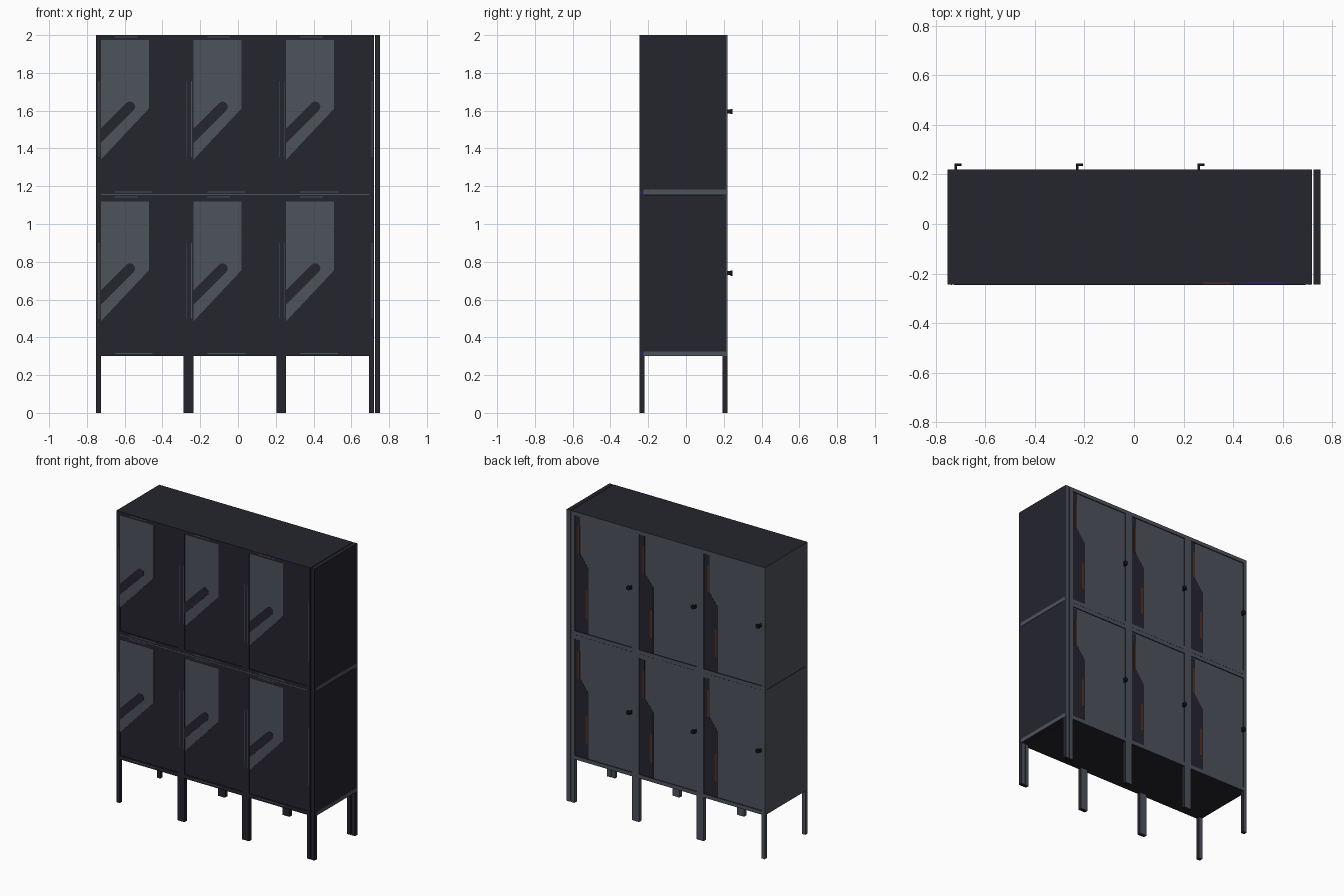
import bpy, bmesh, math
from mathutils import Matrix

if "Cube" in bpy.data.objects:
    bpy.data.objects.remove(bpy.data.objects["Cube"])


def mat(name, rgb):
    m = bpy.data.materials.new(name)
    m.diffuse_color = (*rgb, 1)
    m.use_nodes = True
    m.node_tree.nodes["Principled BSDF"].inputs["Base Color"].default_value = m.diffuse_color
    return m


NAVY = mat("dark navy metal", (0.018, 0.018, 0.027))
GREY = mat("slate grey metal", (0.075, 0.085, 0.105))
RUST = mat("rust orange", (0.085, 0.030, 0.016))
BLUE = mat("deep blue", (0.025, 0.012, 0.20))
BLACK = mat("black handle", (0.008, 0.008, 0.010))


def finish(name, bm, mats):
    me = bpy.data.meshes.new(name)
    bmesh.ops.recalc_face_normals(bm, faces=bm.faces)
    if len(mats) > 1:  # back and left faces are grey, the rest navy
        for f in bm.faces:
            f.material_index = int(f.normal.y > 0.5 or f.normal.x < -0.5)
    bm.to_mesh(me)
    bm.free()
    for m in mats:
        me.materials.append(m)
    ob = bpy.data.objects.new(name, me)
    bpy.context.collection.objects.link(ob)
    return ob


def box(name, x, y, z, mats=(NAVY, GREY)):
    bm = bmesh.new()
    bmesh.ops.create_cube(bm, size=1)
    for v in bm.verts:
        for i, (a, b) in enumerate((x, y, z)):
            v.co[i] = (a + b) / 2 + v.co[i] * (b - a)
    return finish(name, bm, mats)


def plate(name, pts, y0, y1, m):
    """Thin outline in x, z extruded from y0 to y1."""
    bm = bmesh.new()
    f = bm.faces.new([bm.verts.new((x, y0, z)) for x, z in pts])
    r = bmesh.ops.extrude_face_region(bm, geom=[f])
    for v in r["geom"]:
        if isinstance(v, bmesh.types.BMVert):
            v.co.y = y1
    return finish(name, bm, (m,))


XL, W, T = -0.752, 0.4905, 0.026      # left edge, column pitch, post width
YF, YB = -0.245, 0.22                 # front and back faces of the frame
PF, PB = YF + 0.006, YB - 0.006       # recessed panel faces
ROWS = ((0.30, 1.154), (1.156, 2.0))

for c in range(3):
    x0 = XL + c * W
    x1 = x0 + W
    # Four posts that run down into the legs
    for xa in (x0, x1 - T):
        for ya in (YF, YB - T):
            box("corner_post", (xa, xa + T), (ya, ya + T), (0, 2.0))
    for zb, zt in ROWS:
        # Locker body with recessed front and back, plus rails around it
        box("locker_body", (x0, x1), (PF, PB), (zb, zt))
        for ya in (YF, YB - T):
            for za in (zb, zt - T):
                box("rail", (x0 + T, x1 - T), (ya, ya + T), (za, za + T))

        # Front panel: pale chamfered patch with a dark rounded slot
        plate("front_patch", [(x0 + T, zb + .82), (x0 + .28, zb + .82),
                              (x0 + .28, zb + .455), (x0 + T, zb + .185)],
              PF + .001, PF - .0015, GREY)
        cx, cz, r = x0 + .18, zb + .465, .027
        cap = [(cx + r * math.cos(a), cz + r * math.sin(a))
               for a in (math.radians(-45 + 180 * i / 8) for i in range(9))]
        drop, half = cz - (cx - x0 - T), r * math.sqrt(2)
        plate("front_slot", cap + [(x0 + T, drop + half), (x0 + T, drop - half)],
              PF, PF - .003, NAVY)

        # Pale worn streaks on the front frame
        box("rail_streak", (x0 + .10, x0 + .22), (YF - .0005, YF + .001),
            (zt - .013, zt - .008), (GREY,))
        box("rail_streak", (x0 + .10, x0 + .30), (YF - .0005, YF + .001),
            (zb + .012, zb + .017), (GREY,))
        for xa in (x0 + .014, x1 - .012):
            box("post_streak", (xa, xa + .004), (YF - .0005, YF + .001),
                (zb + .2, zb + .6), (GREY,))

        # Back door: stepped dark strip with two rust stripes
        e = x1 - T
        plate("door_dark_strip", [(e, zb + .82), (e - .04, zb + .82),
                                  (e - .04, zb + .56), (e - .105, zb + .475),
                                  (e - .105, zb + T), (e, zb + T)],
              PB - .001, PB + .0015, NAVY)
        for off, za, zc in ((.038, .56, .75), (.096, .13, .325)):
            box("door_rust_stripe", (e - off, e - off + .015),
                (PB, PB + .003), (zb + za, zb + zc), (RUST,))

        # Hooked handle with a round grip
        hz = zb + .44
        box("handle_stem", (x0 + .027, x0 + .037), (PB, .243),
            (hz - .010, hz + .010), (BLACK,))
        bm = bmesh.new()
        bmesh.ops.create_cone(bm, cap_ends=True, segments=16, radius1=.014,
                              radius2=.014, depth=.010,
                              matrix=Matrix.Translation((x0 + .041, .240, hz))
                              @ Matrix.Rotation(math.pi / 2, 4, "X"))
        finish("handle_grip", bm, (BLACK,))

# End frame and side panels on the right
ex0, ex1 = 0.7245, 0.752
for ya in (YF, YB - T):
    box("end_post", (ex0, ex1), (ya, ya + T), (0, 2.0))
for zb, zt in ROWS:
    box("end_panel", (ex0, ex1), (YF, YB), (zb, zt))
    box("end_rail_face", (ex1 - .002, ex1 + .0005), (YF + .02, YB),
        (zb, zb + T), (GREY,))
    box("end_rail_blue", (ex1 - .002, ex1 + .0005), (YF, YF + .02),
        (zb + .006, zb + .018), (BLUE,))
    box("end_back_edge", (ex1 - .002, ex1 + .0005), (YB - .009, YB),
        (zb, zt), (GREY,))
    # Blue edge marks on the left side
    box("left_blue_mark", (XL - .0005, XL + .001), (YF, YF + .008),
        (zb + .35, zb + .68), (BLUE,))

# Pale seam between the two rows
box("row_seam", (XL + T, 0.693), (YF - .0005, YB - .001), (1.1525, 1.1575), (GREY,))

# Painted marks along the front edge of the top
box("top_rust_mark", (0.28, 0.39), (YF, YF + .008), (1.999, 2.0005), (RUST,))
box("top_blue_mark", (0.43, 0.61), (YF, YF + .008), (1.999, 2.0005), (BLUE,))
